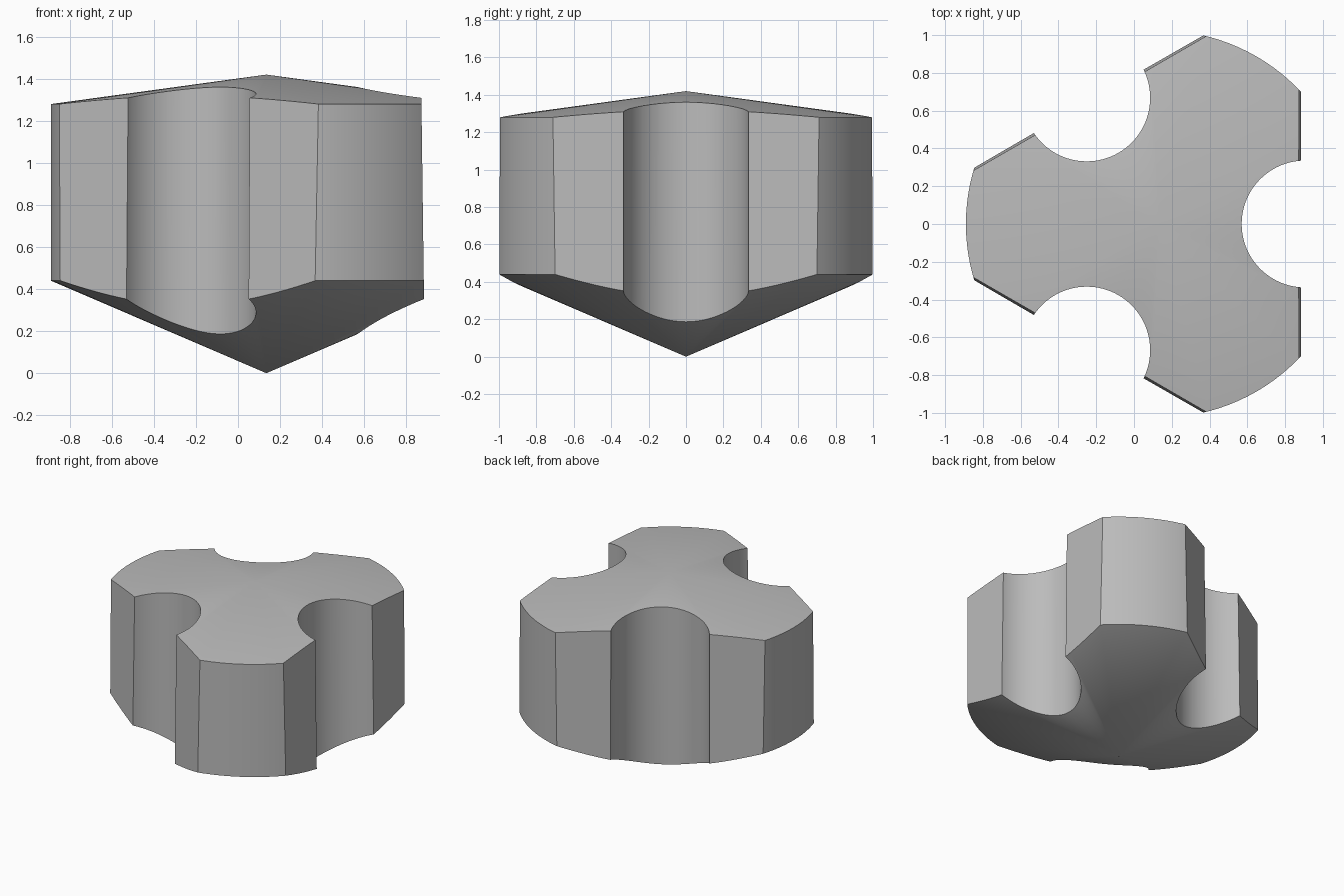
import bpy, bmesh
from math import cos, sin, pi, radians
from mathutils import Vector, Matrix

default_cube = bpy.data.objects.get("Cube")
if default_cube:
    bpy.data.objects.remove(default_cube, do_unlink=True)

AXIS_X = 0.135
RADIUS = 1.025
LOBE_ANGLES = [radians(a) for a in (0, 120, 240)]

grey = bpy.data.materials.new("grey_metal")
grey.use_nodes = True
GREY = (0.5, 0.5, 0.5, 1)
grey.diffuse_color = GREY
grey.node_tree.nodes["Principled BSDF"].inputs["Base Color"].default_value = GREY


def make_object(name, bm):
    mesh = bpy.data.meshes.new(name)
    bm.to_mesh(mesh)
    bm.free()
    obj = bpy.data.objects.new(name, mesh)
    bpy.context.collection.objects.link(obj)
    mesh.materials.append(grey)
    return obj


# Round body with a shallow cone on top and a steep cone below
bm = bmesh.new()
profile = [(0, 0), (RADIUS, 0.44), (RADIUS, 1.28), (0, 1.42)]
verts = [bm.verts.new((r, 0, z)) for r, z in profile]
edges = [bm.edges.new(pair) for pair in zip(verts, verts[1:])]
bmesh.ops.spin(bm, geom=verts + edges, cent=(0, 0, 0), axis=(0, 0, 1),
               angle=2 * pi, steps=120, use_duplicate=False)
bmesh.ops.remove_doubles(bm, verts=bm.verts, dist=0.0001)

# Three slightly leaning flats
for a in LOBE_ANGLES:
    normal = Vector((cos(a), sin(a), 0.013)).normalized()
    point = Vector((0.743 * cos(a), 0.743 * sin(a), 0.86))
    cut = bmesh.ops.bisect_plane(bm, geom=bm.verts[:] + bm.edges[:] + bm.faces[:],
                                 plane_co=point, plane_no=normal, clear_outer=True)
    rim = [e for e in cut["geom_cut"] if isinstance(e, bmesh.types.BMEdge)]
    bmesh.ops.edgeloop_fill(bm, edges=rim)
bmesh.ops.recalc_face_normals(bm, faces=bm.faces)
body = make_object("notched_body", bm)
bpy.context.view_layer.objects.active = body
body.select_set(True)

# Round notch down the middle of each flat
for a in LOBE_ANGLES:
    bm = bmesh.new()
    place = Matrix.Translation((0.771 * cos(a), 0.771 * sin(a), 0.7)) @ Matrix.Rotation(a, 4, "Z")
    bmesh.ops.create_cone(bm, cap_ends=True, segments=96, radius1=0.336,
                          radius2=0.336, depth=2.4, matrix=place)
    cutter = make_object("notch_cutter", bm)
    cutter.hide_render = True
    mod = body.modifiers.new("notch", "BOOLEAN")
    mod.operation = "DIFFERENCE"
    mod.solver = "EXACT"
    mod.object = cutter
    bpy.ops.object.modifier_apply(modifier=mod.name)
    bpy.data.objects.remove(cutter, do_unlink=True)

body.location.x = AXIS_X
bpy.ops.object.shade_smooth_by_angle(angle=radians(30))
